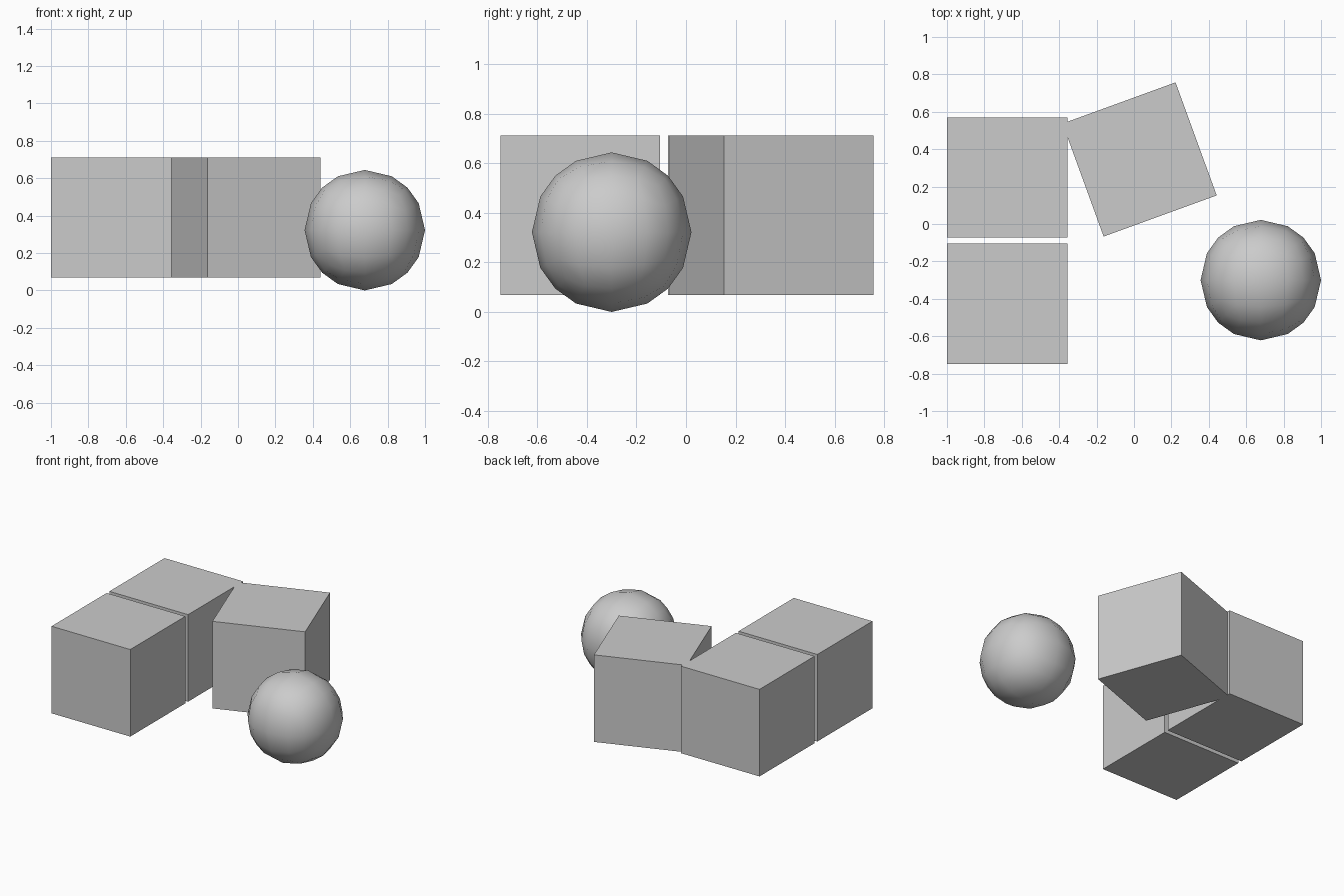
import bpy
import bmesh
from math import radians
from mathutils import Matrix, Vector

default = bpy.data.objects.get("Cube")
if default:
    bpy.data.objects.remove(default, do_unlink=True)

# Single plain grey for every part
grey = bpy.data.materials.new("light_grey")
grey.use_nodes = True
colour = (0.6, 0.6, 0.6, 1)
grey.diffuse_color = colour
grey.node_tree.nodes["Principled BSDF"].inputs["Base Color"].default_value = colour

SIDE = 0.643
RADIUS = 0.322


def finish(name, bm, location, turn=0):
    mesh = bpy.data.meshes.new(name)
    bm.to_mesh(mesh)
    bm.free()
    mesh.materials.append(grey)
    obj = bpy.data.objects.new(name, mesh)
    obj.location = location
    obj.rotation_euler.z = radians(turn)
    bpy.context.collection.objects.link(obj)
    return obj


def box(name, x, y, turn=0):
    bm = bmesh.new()
    bmesh.ops.create_cube(bm, size=SIDE)
    return finish(name, bm, (x, y, 0.39), turn)


# Two aligned boxes and one turned box whose corner touches its neighbour
box("front_box", -0.678, -0.427)
box("back_box", -0.678, 0.248)
box("turned_box", 0.03, 0.345, 20)

# Ball: a cube with a four by four grid on each side, pushed out to a sphere
bm = bmesh.new()
bmesh.ops.create_cube(bm, size=2)
bmesh.ops.subdivide_edges(bm, edges=bm.edges[:], cuts=3, use_grid_fill=True)
for v in bm.verts:
    v.co = v.co.normalized() * RADIUS
for f in bm.faces:
    f.smooth = True
finish("ball", bm, (0.678, -0.3, RADIUS))
